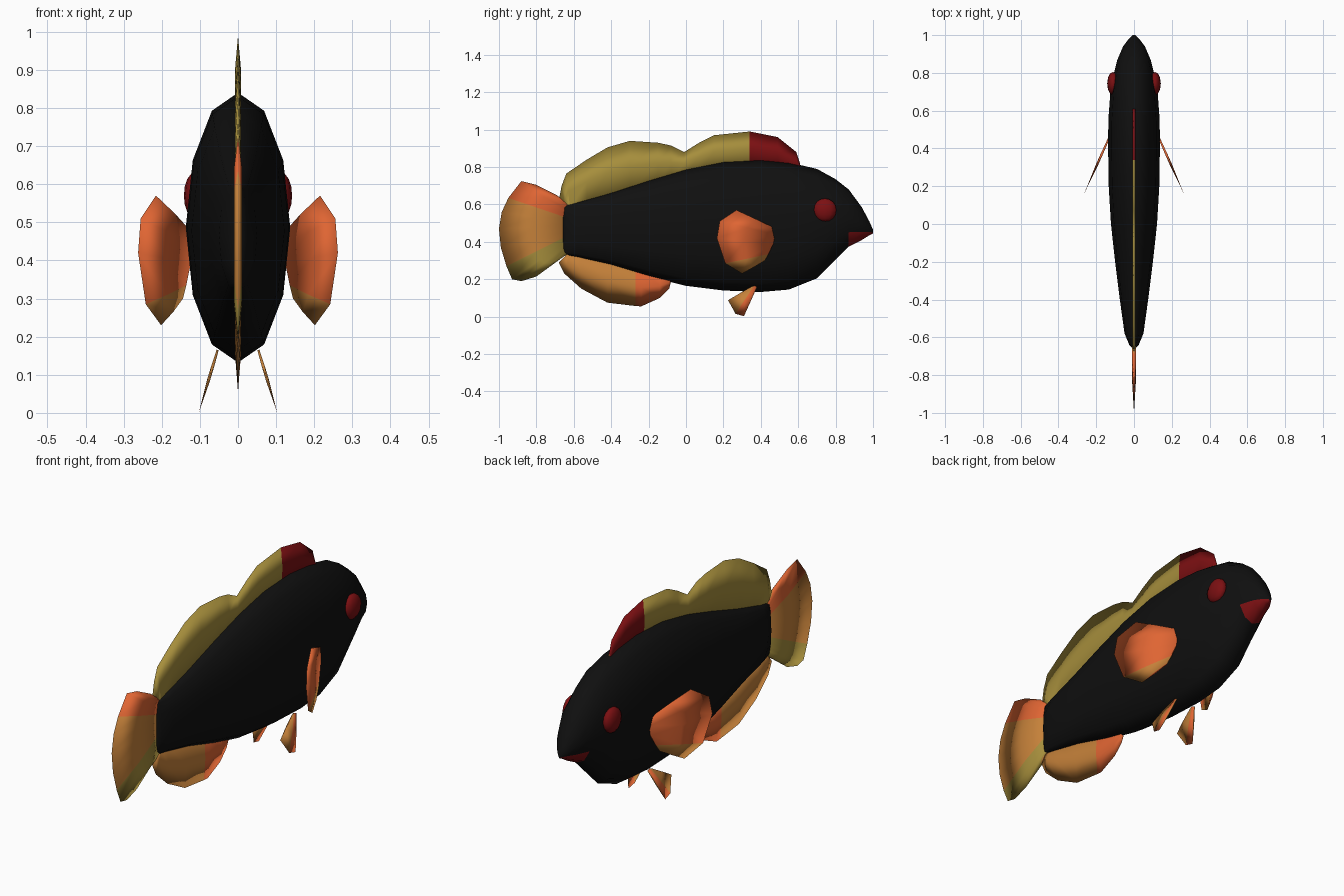
import bpy
import bmesh
from math import sin, cos, pi
from mathutils import Vector

cube = bpy.data.objects.get("Cube")
if cube:
    bpy.data.objects.remove(cube, do_unlink=True)


def make_material(name, rgb):
    mat = bpy.data.materials.new(name)
    mat.use_nodes = True
    colour = (*rgb, 1)
    mat.diffuse_color = colour
    mat.node_tree.nodes["Principled BSDF"].inputs["Base Color"].default_value = colour
    return mat


BLACK = make_material("black", (0.005, 0.005, 0.005))
RED = make_material("dark_red", (0.2, 0.005, 0.006))
ORANGE = make_material("orange", (0.74, 0.13, 0.033))
AMBER = make_material("amber", (0.56, 0.22, 0.042))
OLIVE = make_material("olive", (0.38, 0.27, 0.045))


def finish(name, bm, materials):
    """Turn a bmesh into a smooth shaded object."""
    bmesh.ops.recalc_face_normals(bm, faces=bm.faces)
    for face in bm.faces:
        face.smooth = True
    mesh = bpy.data.meshes.new(name)
    bm.to_mesh(mesh)
    bm.free()
    for mat in materials:
        mesh.materials.append(mat)
    obj = bpy.data.objects.new(name, mesh)
    bpy.context.collection.objects.link(obj)
    return obj


# Body sections: y, top, bottom, half width
SECTIONS = [
    (-.66, .595, .335, .006), (-.64, .605, .325, .025), (-.58, .615, .315, .05),
    (-.4, .665, .275, .075), (-.2, .73, .215, .1), (0, .79, .165, .122),
    (.2, .83, .14, .134), (.4, .84, .132, .137), (.55, .825, .145, .136),
    (.7, .79, .205, .125), (.8, .735, .305, .106), (.87, .68, .375, .088),
    (.94, .585, .41, .058), (.98, .51, .435, .028), (1, .465, .445, .006),
]
SIDES = 12


def body_edge(y, column):
    """Height of the body outline at y; column 1 is the back, 2 the belly."""
    for a, b in zip(SECTIONS, SECTIONS[1:]):
        if a[0] <= y <= b[0]:
            f = (y - a[0]) / (b[0] - a[0])
            return a[column] + f * (b[column] - a[column])


def build_body():
    bm = bmesh.new()
    rings = []
    for y, top, bottom, width in SECTIONS:
        ring = []
        for k in range(SIDES):
            angle = 2 * pi * k / SIDES - pi / 2
            z = (top + bottom) / 2 + (top - bottom) / 2 * sin(angle)
            ring.append(bm.verts.new((width * cos(angle), y, z)))
        rings.append(ring)
    for section, a, b in zip(SECTIONS, rings, rings[1:]):
        for k in range(SIDES):
            n = (k + 1) % SIDES
            face = bm.faces.new((a[k], a[n], b[n], b[k]))
            # the mouth is the underside of the snout
            under_snout = section[0] > .86 and (k < 2 or k >= SIDES - 2)
            face.material_index = int(under_snout)
    bm.faces.new(rings[0])
    bm.faces.new(rings[-1])
    finish("body", bm, [BLACK, RED])


def build_fin(name, base, tips, normal, thickness, materials, strip_colour):
    """Fan of strips from base to a sharp outer edge, thickest halfway out."""
    bm = bmesh.new()
    side = Vector(normal).normalized() * thickness
    rows = []
    for b, t in zip(base, tips):
        b, t = Vector(b), Vector(t)
        mid = b.lerp(t, .5)
        points = (b + side * .7, mid + side, t, mid - side, b - side * .7)
        rows.append([bm.verts.new(p) for p in points])
    for i, (a, b) in enumerate(zip(rows, rows[1:])):
        for k in range(len(a)):
            n = (k + 1) % len(a)
            bm.faces.new((a[k], a[n], b[n], b[k])).material_index = strip_colour(i)
    bm.faces.new(rows[0])
    bm.faces.new(rows[-1])
    finish(name, bm, materials)


def build_edge_fin(name, outline, column, inset, materials, split):
    """Fin along the back or belly; strips ahead of split take colour two."""
    tips = [(0, y, z) for y, z in outline]
    base = []
    for y, z in outline:
        root = max(y, -.62)
        base.append((0, root, body_edge(root, column) + inset))

    def colour(i):
        return int(outline[i][0] + outline[i + 1][0] > 2 * split)

    build_fin(name, base, tips, (1, 0, 0), .008, materials, colour)


build_body()

# Fins on the centre line
dorsal = [(-.68, .62), (-.665, .7), (-.64, .765), (-.53, .84), (-.42, .905), (-.3, .94),
          (-.15, .93), (-.08, .915), (-.01, .88), (.07, .93), (.15, .97),
          (.34, .99), (.49, .96), (.59, .88), (.61, .82)]
build_edge_fin("dorsal_fin", dorsal, 1, -.03, [OLIVE, RED], .34)

anal = [(-.68, .29), (-.65, .23), (-.56, .15), (-.42, .075), (-.27, .057),
        (-.24, .055), (-.14, .1), (-.09, .15), (-.08, .19)]
build_edge_fin("anal_fin", anal, 2, .03, [AMBER, ORANGE], -.26)

# Tail fin: orange above, olive below
tail = [(-.69, .65), (-.8, .705), (-.88, .725), (-.95, .635), (-.985, .56),
        (-1, .47), (-.99, .37), (-.96, .27), (-.93, .2), (-.88, .19),
        (-.8, .215), (-.69, .295)]
last = len(tail) - 1
tail_base = [(0, -.635, .6 - .265 * i / last) for i in range(last + 1)]
build_fin("tail_fin", tail_base, [(0, y, z) for y, z in tail], (1, 0, 0), .011,
          [AMBER, ORANGE, OLIVE], lambda i: 1 if i < 3 else 2 if i > 6 else 0)

# Paired fins and eyes
pectoral_base = [(.47, .475), (.475, .44), (.465, .39), (.44, .335), (.42, .3)]
pectoral_tips = [(.27, .57), (.18, .51), (.165, .42), (.21, .285), (.3, .23)]
pelvic_base = [(.35, .16), (.365, .165), (.38, .16)]
pelvic_tips = [(.225, .088), (.265, .015), (.31, .003)]

for label, s in (("left", 1), ("right", -1)):
    def pectoral(points):
        return [(s * (.126 + (.47 - y) * .446), y, z) for y, z in points]

    def pelvic(points):
        return [(s * (.055 + (.16 - z) * .3), y, z) for y, z in points]

    build_fin(label + "_pectoral_fin", pectoral(pectoral_base), pectoral(pectoral_tips),
              (s * .91, .41, 0), .006, [ORANGE, AMBER], lambda i: int(i == 3))
    build_fin(label + "_pelvic_fin", pelvic(pelvic_base), pelvic(pelvic_tips),
              (s, 0, .3), .004, [AMBER, ORANGE], lambda i: i)

    bm = bmesh.new()
    bmesh.ops.create_uvsphere(bm, u_segments=12, v_segments=8, radius=.062)
    bmesh.ops.scale(bm, vec=(.5, 1, 1), verts=bm.verts)
    eye = finish(label + "_eye", bm, [RED])
    eye.location = (s * .111, .743, .57)
